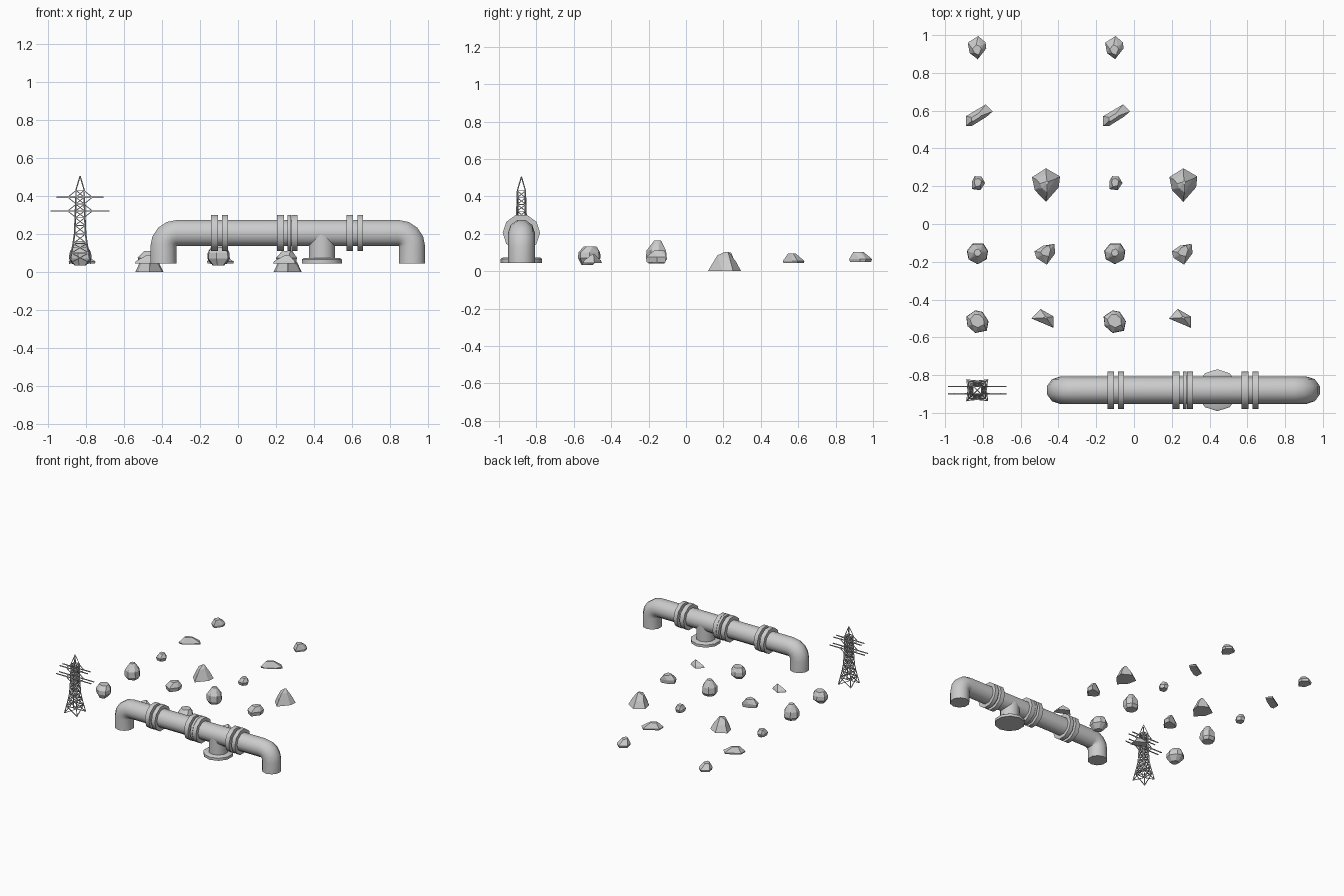
import bpy, bmesh
from math import sin, cos, pi, radians
from mathutils import Vector, Matrix

if "Cube" in bpy.data.objects:
    bpy.data.objects.remove(bpy.data.objects["Cube"])

ROW_Y = -0.88      # shared y of pipeline and pylon
SIDES = 10


def to_object(name, bm, smooth=False):
    bmesh.ops.recalc_face_normals(bm, faces=bm.faces[:])
    me = bpy.data.meshes.new(name)
    bm.to_mesh(me)
    bm.free()
    ob = bpy.data.objects.new(name, me)
    bpy.context.collection.objects.link(ob)
    if smooth:
        bpy.ops.object.select_all(action='DESELECT')
        ob.select_set(True)
        bpy.context.view_layer.objects.active = ob
        bpy.ops.object.shade_smooth_by_angle(angle=radians(40))
    return ob


def tube(name, path):
    """Sweep decagons along path stations (x, z, tangent angle, radius) in the xz plane."""
    bm = bmesh.new()
    rings = []
    for x, z, a, r in path:
        ring = []
        for i in range(SIDES):
            p = 2 * pi * i / SIDES
            ring.append(bm.verts.new((x - sin(a) * sin(p) * r, ROW_Y + cos(p) * r,
                                      z + cos(a) * sin(p) * r)))
        rings.append(ring)
    for a, b in zip(rings, rings[1:]):
        for i in range(SIDES):
            j = (i + 1) % SIDES
            bm.faces.new((a[i], a[j], b[j], b[i]))
    bm.faces.new(rings[0])
    bm.faces.new(rings[-1])
    return to_object(name, bm, True)


# Pipeline: leg, elbow, straight run, elbow, leg
R, AXIS, BASE, BEND = 0.072, 0.205, 0.045, 0.071
X0, X1 = -0.392, 0.915
path = [(X0, BASE, pi / 2, R)]
for i in range(5):
    a = pi / 2 * (1 - i / 4)
    path.append((X0 + BEND - BEND * sin(a), AXIS - BEND + BEND * cos(a), a, R))
for i in range(5):
    a = -pi / 2 * i / 4
    path.append((X1 - BEND - BEND * sin(a), AXIS - BEND + BEND * cos(a), a, R))
path.append((X1, BASE, -pi / 2, R))
tube("pipe", path)

# Coupling rings
for i, (xa, xb) in enumerate([(-0.141, -0.106), (-0.085, -0.053), (0.205, 0.241), (0.259, 0.278),
                              (0.280, 0.312), (0.569, 0.605), (0.627, 0.658)]):
    tube(f"coupling_ring_{i + 1}", [(xa, AXIS, 0, 0.1), (xb, AXIS, 0, 0.1)])

# Downward branch with flange
XB = 0.441
tube("branch_pipe", [(XB, 0.06, pi / 2, R), (XB, AXIS, pi / 2, R)])
tube("branch_flange", [(XB, BASE, pi / 2, 0.111), (XB, 0.066, pi / 2, 0.111),
                       (XB, 0.073, pi / 2, 0.1)])


# Lattice pylon
def strut(bm, a, b, t=0.0045):
    a, b = Vector(a), Vector(b)
    d = b - a
    m = (Matrix.Translation((a + b) / 2) @ d.to_track_quat('Z', 'Y').to_matrix().to_4x4()
         @ Matrix.Diagonal((t, t, d.length, 1)))
    bmesh.ops.create_cube(bm, size=1, matrix=m)


def corners(z, h):
    return [(sx * h, sy * h, z) for sx, sy in ((-1, -1), (1, -1), (1, 1), (-1, 1))]


def place_pylon_part(name, bm):
    bmesh.ops.translate(bm, verts=bm.verts[:], vec=(-0.83, ROW_Y, 0))
    to_object(name, bm)


bm = bmesh.new()
levels = [(0.045, 0.055), (0.10, 0.045), (0.15, 0.036), (0.20, 0.029), (0.245, 0.027),
          (0.285, 0.025), (0.321, 0.024), (0.357, 0.023), (0.393, 0.022), (0.43, 0.022)]
for (za, ha), (zb, hb) in zip(levels, levels[1:]):
    lo, hi = corners(za, ha), corners(zb, hb)
    for i in range(4):
        j = (i + 1) % 4
        strut(bm, lo[i], hi[i], 0.006)
        strut(bm, lo[i], hi[j])
        strut(bm, lo[j], hi[i])
        strut(bm, hi[i], hi[j])
for c in corners(0.43, 0.022):
    strut(bm, c, (0, 0, 0.505))
place_pylon_part("pylon_tower", bm)

bm = bmesh.new()
for z, half in ((0.321, 0.155), (0.393, 0.124)):
    for y in (-0.019, 0.019):
        strut(bm, (-half, y, z), (half, y, z), 0.006)
        for s in (-1, 1):
            for dz in (-0.034, 0.034):
                strut(bm, (s * 0.022, y, z + dz), (s * 0.065, y, z))
place_pylon_part("pylon_crossarms", bm)


# Rocks: hull of one outline (hundredths) repeated at layers (z, scale, dx, dy, twist degrees)
def rock(name, x, y, outline, layers):
    bm = bmesh.new()
    for z, s, dx, dy, tw in layers:
        c, n = cos(radians(tw)) * s / 100, sin(radians(tw)) * s / 100
        for u, v in outline:
            bm.verts.new((u * c - v * n + dx, u * n + v * c + dy, z))
    res = bmesh.ops.convex_hull(bm, input=bm.verts[:])
    loose = [v for v in bm.verts if not v.link_faces]
    bmesh.ops.delete(bm, geom=loose, context='VERTS')
    bmesh.ops.dissolve_limit(bm, angle_limit=radians(8), verts=bm.verts[:], edges=bm.edges[:])
    ob = to_object(name, bm)
    ob.location = (x, y, 0)
    twin = ob.copy()
    twin.name = name + "_copy"
    twin.location.x += 0.727
    bpy.context.collection.objects.link(twin)


rock("wedge_rock", -0.83, 0.93,
     [(0.5, 6.5), (4.4, 3.2), (4.8, 0), (0.3, -5.8), (-4, -2.5), (-5, 3)],
     [(0.048, 0.9, 0, 0, 0), (0.065, 1, 0, 0, 0), (0.103, 0.45, 0, -0.01, 15)])
rock("slab_rock", -0.83, 0.573,
     [(-6, -0.2), (4.5, 6), (8.2, 2.3), (5, -0.5), (-3, -5.5), (-6, -5.5)],
     [(0.045, 0.95, 0, 0, 0), (0.055, 1, 0, 0, 0), (0.095, 0.35, -0.008, -0.008, 0)])
rock("pebble_rock", -0.828, 0.215,
     [(-1.5, 3.8), (2, 3.6), (4, 0.2), (1.5, -3.6), (-3, -3), (-3, 1)],
     [(0.046, 0.8, 0, 0, 0), (0.07, 1, 0, 0, 0), (0.1, 0.55, 0, 0.004, 20)])
rock("tall_rock", -0.828, -0.157,
     [(-2.5, 5.5), (3, 5.5), (5.5, 1.5), (4.8, -3), (0, -5.6), (-4.8, -3), (-5.7, 1.5)],
     [(0.042, 0.75, 0, 0, 0), (0.065, 1, 0, 0, 0), (0.11, 0.95, 0, -0.002, 0),
      (0.163, 0.33, 0, 0.004, 20)])
rock("boulder_rock", -0.83, -0.52,
     [(-1, 6.3), (2.8, 5.5), (6, 0.5), (5, -4.5), (-1, -5.7), (-5.2, -2), (-5.8, 3)],
     [(0.034, 0.5, 0, -0.01, 0), (0.07, 1, 0, 0, 0), (0.1, 0.97, 0, 0, 0),
      (0.131, 0.6, 0, 0.006, 15)])
rock("peak_rock", -0.466, 0.21,
     [(-7.4, 3.8), (0, 8.5), (7.4, 4.2), (6.8, -1.5), (0, -9.3), (-6, -3)],
     [(0, 1, 0, 0, 0), (0.05, 0.68, 0, 0, 0), (0.085, 0.4, 0, -0.006, 10),
      (0.104, 0.1, 0.005, 0.01, 0)])
rock("chunk_rock", -0.472, -0.155,
     [(-5.5, 1), (-1, 4), (5, 5), (5.5, 0), (1, -6), (-4.5, -2.5)],
     [(0.046, 0.9, 0, 0, 0), (0.075, 1, 0, 0, 0), (0.11, 0.5, 0.005, 0.01, 20)])
rock("shard_rock", -0.475, -0.5,
     [(-6.8, 0), (-2, 5), (5, 1), (5, -5), (-2, -2.2)],
     [(0.045, 1, 0, 0, 0), (0.058, 0.9, 0, 0, 0), (0.09, 0.15, 0.008, 0.004, 0)])
